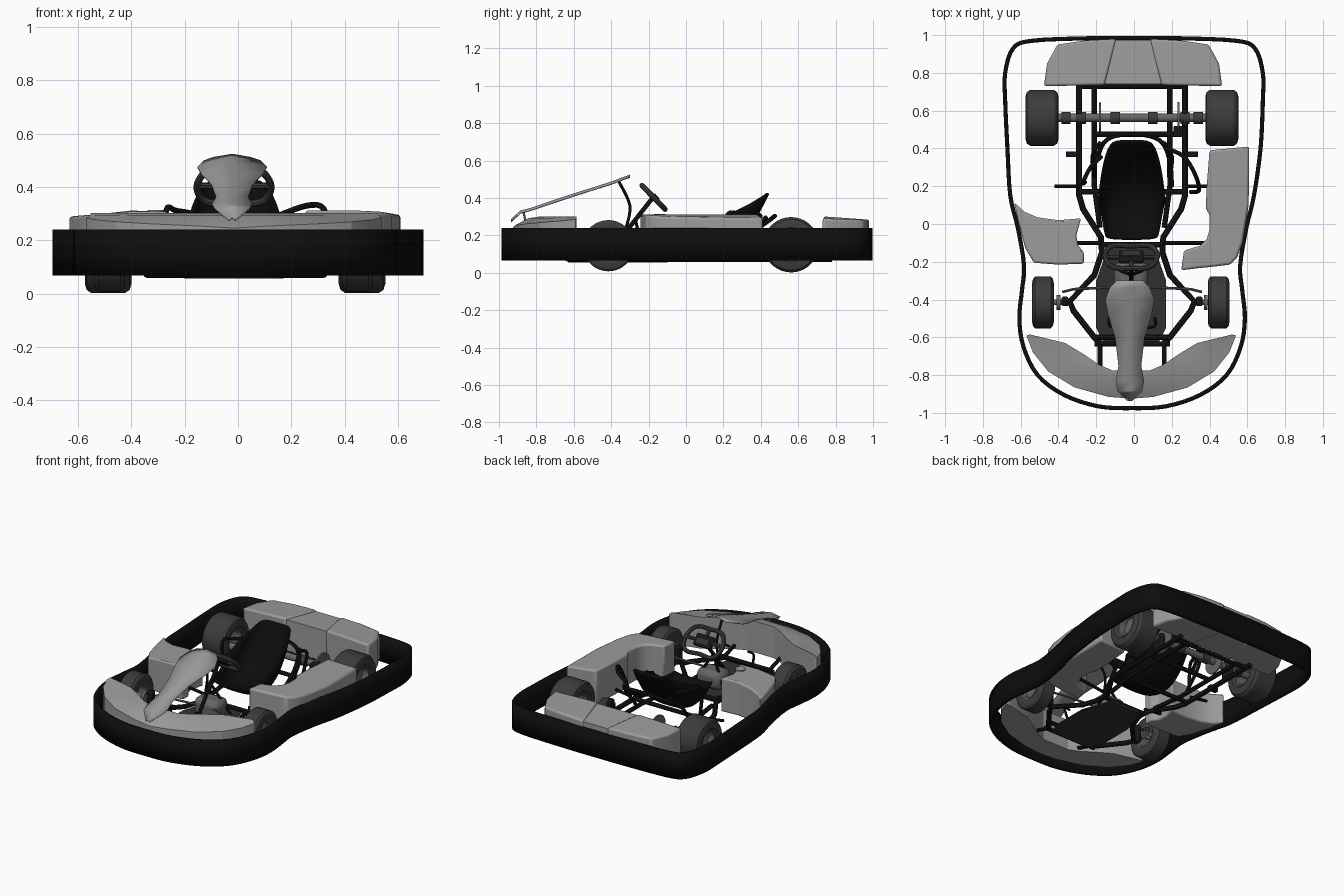
import bpy, bmesh, math
from mathutils import Vector, Matrix

if "Cube" in bpy.data.objects:
    bpy.data.objects.remove(bpy.data.objects["Cube"])


def material(name, r, g=None, b=None):
    m = bpy.data.materials.new(name)
    m.diffuse_color = (r, r if g is None else g, r if b is None else b, 1)
    m.use_nodes = True
    m.node_tree.nodes["Principled BSDF"].inputs["Base Color"].default_value = m.diffuse_color
    return m


PLASTIC = material("grey plastic", 0.33)
BLACK = material("bumper black", 0.004)
FRAME = material("frame black", 0.008)
SEAT = material("seat black", 0.0035)
RUBBER = material("tyre rubber", 0.045)
METAL = material("dull metal", 0.13)
FLOOR = material("floor grey", 0.03)


def mesh_object(name, verts, faces, mat, bevel=0, solid=0, angle=30):
    me = bpy.data.meshes.new(name)
    me.from_pydata([tuple(v) for v in verts], [], faces)
    bm = bmesh.new()
    bm.from_mesh(me)
    bmesh.ops.recalc_face_normals(bm, faces=bm.faces)
    bm.to_mesh(me)
    bm.free()
    ob = bpy.data.objects.new(name, me)
    bpy.context.collection.objects.link(ob)
    me.materials.append(mat)
    if solid:
        m = ob.modifiers.new("Solidify", 'SOLIDIFY')
        m.thickness, m.offset = solid, 0
    if bevel:
        m = ob.modifiers.new("Bevel", 'BEVEL')
        m.width, m.segments, m.limit_method = bevel, 2, 'ANGLE'
    bpy.ops.object.select_all(action='DESELECT')
    ob.select_set(True)
    bpy.context.view_layer.objects.active = ob
    bpy.ops.object.shade_smooth_by_angle(angle=math.radians(angle))
    return ob


def prism(name, outline, z0, top, mat, bevel=0):
    """Extruded outline; top is a height or a function of x, y."""
    f = top if callable(top) else (lambda x, y: top)
    n = len(outline)
    verts = [(x, y, z0) for x, y in outline] + [(x, y, f(x, y)) for x, y in outline]
    faces = [list(range(n))[::-1], list(range(n, 2 * n))]
    faces += [(i, (i + 1) % n, n + (i + 1) % n, n + i) for i in range(n)]
    return mesh_object(name, verts, faces, mat, bevel)


def box(name, c, s, mat, rx=0, bevel=0):
    r = Matrix.Rotation(rx, 3, 'X')
    v = [Vector(c) + r @ Vector((x * s[0] / 2, y * s[1] / 2, z * s[2] / 2))
         for z in (-1, 1) for x, y in ((-1, -1), (1, -1), (1, 1), (-1, 1))]
    f = [(3, 2, 1, 0), (4, 5, 6, 7)] + [(i, (i + 1) % 4, 4 + (i + 1) % 4, 4 + i) for i in range(4)]
    return mesh_object(name, v, f, mat, bevel)


def lathe(name, profile, c, mat, n=36):
    """Closed (x, radius) profile turned about the x axis."""
    k = len(profile)
    verts = [(c[0] + x, c[1] + r * math.cos(2 * math.pi * i / n), c[2] + r * math.sin(2 * math.pi * i / n))
             for i in range(n) for x, r in profile]
    faces = [(i * k + j, i * k + (j + 1) % k, (i + 1) % n * k + (j + 1) % k, (i + 1) % n * k + j)
             for i in range(n) for j in range(k)]
    return mesh_object(name, verts, faces, mat)


def spline(pts, steps=4, closed=False):
    """Catmull-Rom smoothing of a point list."""
    p = [Vector(q) for q in pts]
    n, out = len(p), []
    get = (lambda i: p[i % n]) if closed else (lambda i: p[max(0, min(n - 1, i))])
    for i in range(n if closed else n - 1):
        a, b, c, d = get(i - 1), get(i), get(i + 1), get(i + 2)
        for s in range(steps):
            t = s / steps
            out.append(0.5 * (2 * b + (c - a) * t + (2 * a - 5 * b + 4 * c - d) * t * t
                              + (3 * b - a - 3 * c + d) * t ** 3))
    return out if closed else out + [p[-1]]


def tube(name, pts, r, mat=FRAME, smooth=True, closed=False):
    pts = spline(pts, 4, closed) if smooth else [Vector(p) for p in pts]
    cu = bpy.data.curves.new(name, 'CURVE')
    cu.dimensions, cu.bevel_depth, cu.bevel_resolution, cu.use_fill_caps = '3D', r, 2, True
    sp = cu.splines.new('POLY')
    sp.points.add(len(pts) - 1)
    for q, p in zip(sp.points, pts):
        q.co = (*p, 1)
    sp.use_cyclic_u = closed
    cu.materials.append(mat)
    ob = bpy.data.objects.new(name, cu)
    bpy.context.collection.objects.link(ob)
    bpy.ops.object.select_all(action='DESELECT')
    ob.select_set(True)
    bpy.context.view_layer.objects.active = ob
    bpy.ops.object.convert(target='MESH')
    bpy.ops.object.shade_smooth_by_angle(angle=math.radians(40))


# surrounding safety bumper
half = [(0, -.975), (.18, -.965), (.36, -.905), (.5, -.80), (.575, -.65), (.597, -.5), (.583, -.35),
        (.572, -.22), (.605, -.02), (.645, .15), (.67, .4), (.682, .65), (.682, .80), (.64, .93), (.54, .97), (.25, .983)]
loop = half + [(0, .985)] + [(-x, y) for x, y in half[:0:-1]]
loop = spline([(x - (.01 if y < .3 else 0), y, 0) for x, y in loop], 4, True)
n = len(loop)
mesh_object("safety_bumper", [(p.x, p.y, z) for z in (.067, .24) for p in loop],
            [(i, (i + 1) % n, n + (i + 1) % n, n + i) for i in range(n)], BLACK, solid=.022)

# nose cone, lofted from centre to both tips
outer = [(0, -.925), (.12, -.915), (.30, -.865), (.44, -.78), (.52, -.68), (.555, -.59)]
inner = [(0, -.775), (.10, -.775), (.17, -.745), (.25, -.69), (.35, -.63), (.535, -.585)]
verts, faces = [], []
secs = [(-1, i) for i in range(5, 0, -1)] + [(1, i) for i in range(6)]
for s, i in secs:
    o, q = Vector(outer[i]), Vector(inner[i])
    m = o.lerp(q, .55)
    for p, z in ((o, .09), (o, .245 + .008 * i), (m, .292), (q, .302), (q, .09)):
        verts.append((s * p.x - .015, p.y, z))
for a in range(len(secs) - 1):
    faces += [(a * 5 + j, a * 5 + (j + 1) % 5, a * 5 + 5 + (j + 1) % 5, a * 5 + 5 + j) for j in range(5)]
faces += [tuple(range(5)), tuple(range(len(verts) - 5, len(verts)))]
mesh_object("nose_cone", verts, faces, PLASTIC, angle=20)

# sloping front panel
rows = [(-.935, .285, .012), (-.885, .33, .065), (-.83, .345, .075), (-.75, .372, .06), (-.6, .422, .078),
        (-.48, .46, .115), (-.40, .485, .13), (-.335, .51, .105), (-.30, .522, .07)]
verts = [(-.022 + s * w, y, z - .012 * abs(s)) for y, z, w in rows for s in (-1, 0, 1)]
faces = [(3 * i + j, 3 * i + j + 1, 3 * i + j + 4, 3 * i + j + 3) for i in range(8) for j in (0, 1)]
mesh_object("front_panel", verts, faces, PLASTIC, solid=.005)
tube("front_panel_strut", [(-.02, -.87, .33), (-.02, -.85, .24)], .006, PLASTIC, False)
tube("front_panel_bracket", [(-.02, -.36, .49), (-.02, -.30, .36), (-.02, -.32, .24)], .008)

# side pods
prism("right_side_pod", [(.40, .39), (.61, .41), (.607, .1), (.575, -.1), (.545, -.18), (.51, -.215), (.43, -.225),
      (.33, -.235), (.25, -.245), (.265, -.14), (.35, -.115), (.385, -.08), (.40, -.03), (.40, .05), (.38, .08), (.385, .2)],
      .08, lambda x, y: .312 - max(0, x - .5) * .15, PLASTIC, .012)
prism("left_side_pod", [(-.635, .115), (-.58, .065), (-.51, .035), (-.4, .02), (-.28, .03), (-.305, -.06),
      (-.295, -.12), (-.265, -.15), (-.265, -.21), (-.4, -.215), (-.53, -.205), (-.575, -.13), (-.61, 0)],
      .08, lambda x, y: .308 - max(0, -x - .4) * .08, PLASTIC, .01)
prism("left_pod_cap", [(-.31 + .03 * math.cos(a * math.pi / 8), -.14 + .03 * math.sin(a * math.pi / 8)) for a in range(16)],
      .27, .314, PLASTIC)

# rear plastic bumper in three panels
for s, nm in ((-1, "left"), (1, "right")):
    prism(f"rear_panel_{nm}", [(s * x - .005, y) for x, y in ((.15, .735), (.09, .98), (.25, .972), (.40, .95), (.455, .85), (.472, .73))],
          .085, lambda x, y: .302 - max(0, y - .8) * .1 - max(0, abs(x) - .35) * .1, PLASTIC, .012)
prism("rear_panel_centre", [(-.162, .74), (.152, .74), (.09, .975), (-.10, .975)], .085,
      lambda x, y: .292 - max(0, y - .8) * .1, PLASTIC)

# wheels
def wheel(name, x, y, z, w, r, rim):
    h = w / 2
    lathe(name + "_tyre", [(-h * .8, rim), (-h, rim + .02), (-h, r - .035), (-h * .92, r - .012), (-h * .72, r),
                           (h * .72, r), (h * .92, r - .012), (h, r - .035), (h, rim + .02), (h * .8, rim)], (x, y, z), RUBBER)
    s = 1 if x > 0 else -1
    lathe(name + "_rim", [(-h * .85, rim + .003), (h * .85, rim + .003), (h * .85, rim - .006), (h * .3 * s + .006, rim - .012),
                          (h * .3 * s + .006, .001), (h * .3 * s - .006, .001), (h * .3 * s - .006, rim - .012), (-h * .85, rim - .006)],
          (x, y, z), METAL, 24)


wheel("front_left_wheel", -.482, -.415, .145, .115, .137, .07)
wheel("front_right_wheel", .448, -.415, .145, .115, .137, .07)
wheel("rear_left_wheel", -.487, .562, .15, .175, .148, .072)
wheel("rear_right_wheel", .465, .562, .15, .175, .148, .072)


def disc(name, x, y, z, w, r, mat):
    lathe(name, [(-w / 2, .001), (-w / 2, r), (w / 2, r), (w / 2, .001)], (x, y, z), mat, 28)


# rear axle with hubs, brake disc and sprocket
disc("rear_axle", -.01, .562, .15, .9, .022, METAL)
for x in (-.36, -.28, -.10, .10, .27, .34):
    disc("axle_collar", x, .562, .15, .05, .032, RUBBER)
disc("brake_disc", .235, .562, .15, .01, .085, METAL)
disc("sprocket", -.18, .562, .15, .01, .08, METAL)
box("brake_caliper", (.235, .49, .17), (.05, .06, .06), FRAME, bevel=.008)

# chassis tubes
Z = .074
for s, nm in ((-1, "left"), (1, "right")):
    c = -.01
    tube(f"main_rail_{nm}", [(s * x + c, y, Z) for x, y in
         ((.28, .78), (.28, .15), (.26, .08), (.165, -.07), (.16, -.15), (.2, -.27), (.33, -.41), (.31, -.46), (.2, -.6), (.17, -.63))], .016, smooth=False)
    tube(f"inner_rail_{nm}", [(s * x + c, y, Z) for x, y in ((.2, .73), (.2, .2), (.17, -.02))], .014, smooth=False)
    tube(f"bumper_mount_{nm}", [(s * .17 + c, -.62, Z), (s * .17 + c, -.78, Z + .05)], .012, smooth=False)
    tube(f"pod_mount_{nm}", [(s * .16 + c, -.10, .10), (s * .40, -.10, .13)], .01, smooth=False)
    tube(f"pod_rear_mount_{nm}", [(s * .28 + c, .2, .10), (s * .42, .2, .12)], .01, smooth=False)
    box(f"frame_tab_{nm}", (s * .32 + c, .37, .10), (.06, .03, .03), FRAME)
    box(f"axle_bearing_{nm}", (s * .28 + c, .562, .125), (.03, .09, .1), FRAME, bevel=.01)
    # steering knuckle, stub axle and tie rod
    disc(f"stub_axle_{nm}", s * .40 + c, -.415, .145, .12, .014, METAL)
    box(f"steering_knuckle_{nm}", (s * .355 + c, -.41, .13), (.035, .05, .12), FRAME, bevel=.008)
    disc(f"front_hub_{nm}", s * .39 + c, -.415, .145, .02, .04, METAL)
    tube(f"tie_rod_{nm}", [(s * .37 + c, -.36, .14), (s * .31 + c, -.345, .14), (c, -.33, .15)], .007, METAL, False)
    tube(f"pedal_{nm}", [(s * .12 + c, -.5, .08), (s * .12 + c, -.54, .2), (s * .07 + c, -.55, .21)], .008)
    # seat stays
    tube(f"seat_stay_{nm}", [(s * .2 + c, .25, Z), (s * .21 + c, .36, .22), (s * .17 + c, .43, .3)], .011)
for nm, x0, x1, y, z in (("front", -.21, .19, -.635, Z), ("pedal", -.2, .18, -.60, .1), ("mid", -.17, .15, -.11, Z),
                         ("seat", -.29, .27, .17, Z), ("rear", -.21, .27, .475, Z), ("tail", -.29, .27, .73, Z)):
    tube(f"cross_tube_{nm}", [(x0, y, z), (x1, y, z)], .014, smooth=False)
tube("seat_hoop", [(-.2, .33, .2), (-.16, .43, .27), (-.08, .47, .3), (.06, .47, .3), (.15, .43, .27), (.19, .33, .2), (.2, .2, .12)], .012)
tube("right_seat_guard", [(.17, .40, .30), (.26, .36, .33), (.32, .27, .32), (.345, .18, .22), (.3, .17, .1)], .011)
tube("left_seat_guard", [(-.17, .36, .30), (-.23, .30, .31), (-.27, .22, .31), (-.26, .22, .12)], .011)

# floor tray and fuel tank
prism("floor_tray", [(-.2, -.3), (-.2, -.55), (-.16, -.63), (.13, -.63), (.17, -.55), (.17, -.3), (.1, -.1), (-.13, -.1)], .056, .064, FLOOR)
box("fuel_tank", (-.015, -.27, .13), (.18, .14, .12), METAL, bevel=.035)

# bucket seat
spine = spline([(0, -.08, .19), (0, .0, .13), (0, .10, .10), (0, .20, .12), (0, .30, .20), (0, .385, .32), (0, .44, .425)], 3)
N, M = len(spine), 13
verts = []
for i, p in enumerate(spine):
    t = i / (N - 1)
    d = (spine[min(i + 1, N - 1)] - spine[max(i - 1, 0)]).normalized()
    up = Vector((0, -d.z, d.y))
    w = .135 + .04 * math.sin(math.pi * t) - .02 * t ** 4
    h = .03 + .14 * math.sin(math.pi * t) ** 1.3
    for j in range(M):
        u = -1 + 2 * j / (M - 1)
        q = p + up * h * abs(u) ** 3 - d * .05 * t ** 6 * abs(u) ** 4
        verts.append((-.012 + w * math.sin(u * math.pi / 2), q.y, q.z))
mesh_object("bucket_seat", verts, [(i * M + j, i * M + j + 1, i * M + M + j + 1, i * M + M + j)
            for i in range(N - 1) for j in range(M - 1)], SEAT, solid=.012, angle=50)

# steering wheel, hub and column
tilt = Matrix.Rotation(math.radians(-46), 3, 'X')
sc = Vector((-.015, -.175, .405))
rim = [(0, -.085), (.07, -.085), (.115, -.06), (.138, 0), (.125, .06), (.085, .09), (0, .085)]
rim = rim + [(-x, y) for x, y in rim[-2:0:-1]]
tube("steering_wheel_rim", [sc + tilt @ Vector((x, y, 0)) for x, y in rim], .014, RUBBER, True, True)
for s in (-1, 1):
    tube("steering_spoke", [sc, sc + tilt @ Vector((s * .13, 0, 0))], .012, RUBBER, False)
tube("steering_spoke", [sc, sc + tilt @ Vector((0, -.085, 0))], .012, RUBBER, False)
box("steering_hub", sc, (.13, .08, .03), FRAME, math.radians(-46), .008)
box("steering_display", sc + tilt @ Vector((0, .01, .017)), (.09, .035, .006), FLOOR, math.radians(-46))
tube("steering_column", [sc, (-.015, -.40, .12)], .012, FRAME, False)
for s in (-1, 1):
    tube("column_support", [(-.015 + s * .12, -.22, .08), (-.015, -.27, .28)], .009, FRAME, False)
